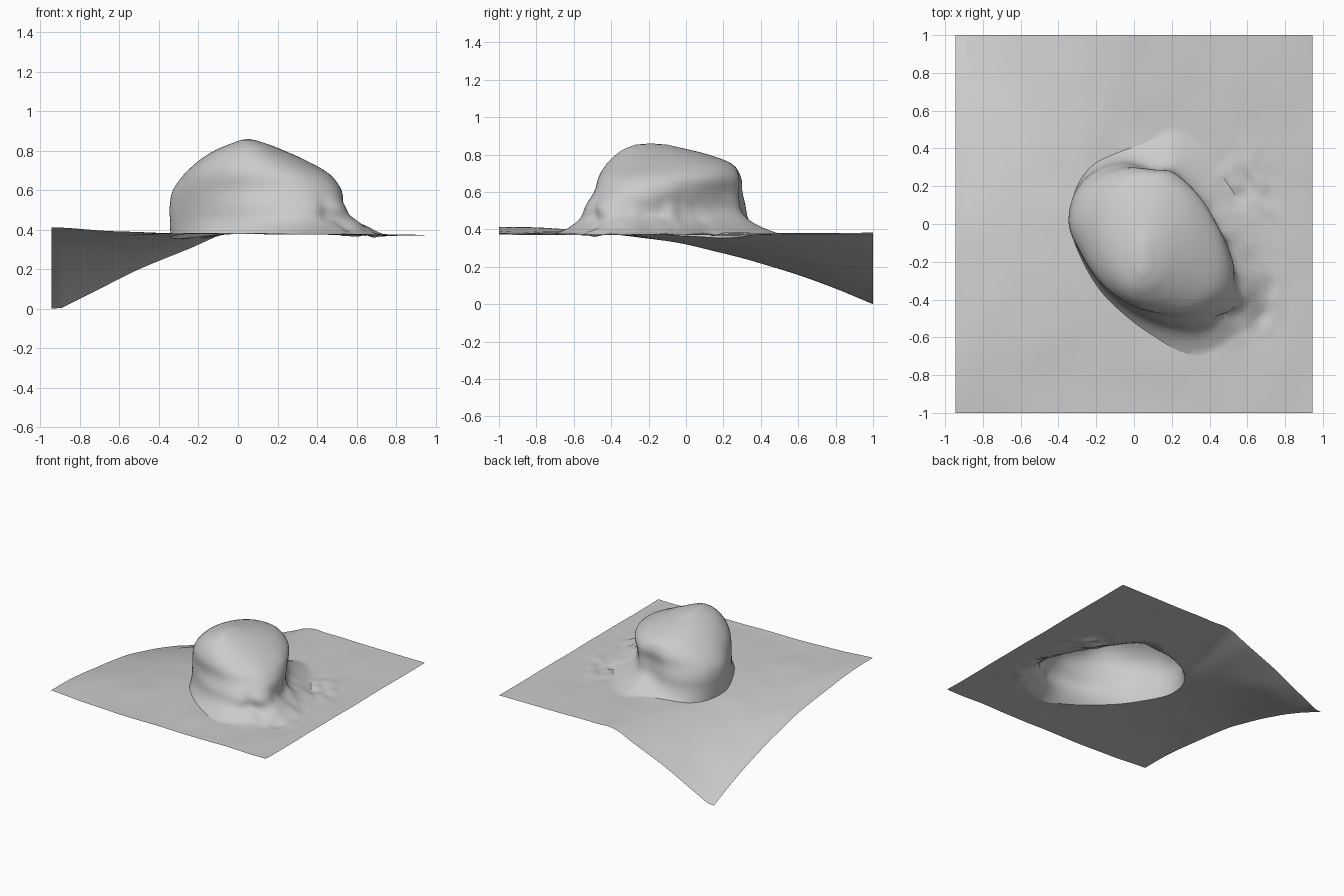
import bpy, bmesh, math
from mathutils import Vector, noise

if "Cube" in bpy.data.objects:
    bpy.data.objects.remove(bpy.data.objects["Cube"], do_unlink=True)

HALF_X, HALF_Y, BASE = 0.945, 1.0, 0.38
CENTRE = Vector((0.08, -0.12))


def smooth(a, b, v):
    t = min(1, max(0, (v - a) / (b - a)))
    return t * t * (3 - 2 * t)


def spline(points, steps, closed=False):
    """Dense smooth curve through tuples of any length."""
    n, out = len(points), []
    pick = (lambda i: points[i % n]) if closed else (lambda i: points[min(n - 1, max(0, i))])
    for i in range(n if closed else n - 1):
        for s in range(steps):
            t = s / steps
            out.append(tuple(
                b + t * ((c - a) + t * ((2 * a - 5 * b + 4 * c - d) + t * (3 * b - a - 3 * c + d))) / 2
                for a, b, c, d in zip(pick(i - 1), pick(i), pick(i + 1), pick(i + 2))))
    return out if closed else out + [tuple(points[-1])]


def ground(x, y):
    """Gently uneven field that falls away to the back corner."""
    fall_x = min(1, max(0, -x / 0.9)) ** 1.25
    fall_y = min(1, max(0, (y + 0.65) / 1.65)) ** 1.85
    z = BASE - 0.008 * x - 0.388 * fall_x * fall_y
    z += 0.025 * smooth(-0.4, -1, x) * smooth(-0.3, -1, y)
    z += 0.014 * math.exp(-((x + 0.17 - 0.2 * (y - 0.6)) / 0.09) ** 2) * smooth(0.25, 0.5, y)
    z += 0.006 * noise.noise(Vector((x * 4, y * 4, 0.3)))
    rough = smooth(0.4, 0.55, x) * smooth(0.9, 0.6, x) * smooth(0.5, 0.2, y) * smooth(-0.7, -0.5, y)
    z += 0.02 * rough * noise.noise(Vector((x * 14, y * 14, 2.5)))
    return max(0, z)


# Boulder plan outlines: the body, and the foot that flares into the field
body = spline([(-.345, 0), (-.31, .17), (-.2, .28), (-.05, .32), (.1, .285), (.2, .28),
               (.3, .17), (.42, 0), (.5, -.12), (.55, -.28), (.53, -.42), (.42, -.51),
               (.28, -.54), (.1, -.5), (-.05, -.42), (-.18, -.31), (-.28, -.16)], 8, True)
flare = spline([(-.34, 0), (-.31, .18), (-.22, .31), (-.08, .38), (.06, .43), (.2, .5),
                (.34, .42), (.47, .25), (.6, .05), (.69, -.12), (.74, -.32), (.66, -.48),
                (.5, -.62), (.3, -.69), (.1, -.59), (-.05, -.48), (-.18, -.35), (-.28, -.18)], 8, True)


def outline_at(outline, direction):
    """Point where a ray from the centre meets an outline."""
    for i, a in enumerate(outline):
        p, q = Vector(a) - CENTRE, Vector(outline[(i + 1) % len(outline)]) - CENTRE
        e = q - p
        den = direction.cross(e)
        if abs(den) > 1e-9:
            t, s = p.cross(e) / den, p.cross(direction) / den
            if t > 0 and -1e-6 <= s <= 1 + 1e-6:
                return CENTRE + direction * t
    return CENTRE


# Boulder levels: height above the field, then left, right, front and back limits
levels = spline([(0, -.345, .55, -.54, .32), (.07, -.345, .55, -.54, .32), (.14, -.345, .55, -.54, .32),
                 (.22, -.333, .53, -.5, .305), (.3, -.28, .475, -.48, .3), (.37, -.2, .35, -.43, .25),
                 (.42, -.12, .235, -.375, .12), (.45, -.05, .16, -.33, 0),
                 (.473, .01, .09, -.27, -.1)], 4)


def boulder_point(sharp, rounded, foot, level):
    h, x0, x1, y0, y1 = level
    p = sharp.lerp(rounded, smooth(.12, .45, h))
    x = x0 + (p.x + .345) / .895 * (x1 - x0)
    y = y0 + (p.y + .54) / .86 * (y1 - y0)
    spot = Vector((x, y)).lerp(foot, max(0, 1 - h / .16) ** 2.5)
    # crags and hollows low on the broken side
    w = smooth(.3, .5, spot.x) * smooth(.24, .1, h) * smooth(0, .05, h) * smooth(.3, .1, spot.y)
    push = w * (0.035 * noise.noise(Vector((spot.x * 10, spot.y * 10, h * 8))) - 0.01)
    x, y = spot + (spot - CENTRE).normalized() * push
    return Vector((x, y, BASE + h + (ground(x, y) - BASE) * max(0, 1 - h / .12)))


# Field border, walked once around with its corners exact
SIDE = 34
corners = [Vector(c) for c in ((HALF_X, -HALF_Y), (HALF_X, HALF_Y), (-HALF_X, HALF_Y), (-HALF_X, -HALF_Y))]
border = [corners[k].lerp(corners[(k + 1) % 4], s / SIDE) for k in range(4) for s in range(SIDE)]
n = len(border)
rays = [(b - CENTRE).normalized() for b in border]
sharp = [outline_at(body, r) for r in rays]
foot = [outline_at(flare, r) for r in rays]
# the crown rounds off to an oval
oval = [Vector((.1025 + .4475 * r.x, -.11 + .43 * r.y)) for r in rays]

# Rings from the border inward, then up over the boulder
rings = []
FIELD = 24
for k in range(FIELD):
    ring = [b.lerp(f, k / FIELD) for b, f in zip(border, foot)]
    rings.append([Vector((p.x, p.y, ground(p.x, p.y))) for p in ring])
rings += [[boulder_point(*p, lv) for p in zip(sharp, oval, foot)] for lv in levels]

bm = bmesh.new()
verts = [[bm.verts.new(p) for p in ring] for ring in rings]
for a, b in zip(verts, verts[1:]):
    for i in range(n):
        j = (i + 1) % n
        bm.faces.new((a[i], a[j], b[j], b[i]))
peak = bm.verts.new((.05, -.19, .86))
for i in range(n):
    bm.faces.new((verts[-1][i], verts[-1][(i + 1) % n], peak))

mesh = bpy.data.meshes.new("boulder_field")
bm.to_mesh(mesh)
bm.free()
terrain = bpy.data.objects.new("boulder_field", mesh)
bpy.context.collection.objects.link(terrain)

# Plain stone colour
stone = bpy.data.materials.new("stone_grey")
stone.use_nodes = True
colour = (0.6, 0.6, 0.6, 1)
stone.diffuse_color = colour
stone.node_tree.nodes["Principled BSDF"].inputs["Base Color"].default_value = colour
mesh.materials.append(stone)

bpy.context.view_layer.objects.active = terrain
terrain.select_set(True)
bpy.ops.object.shade_smooth_by_angle(angle=math.radians(25))
